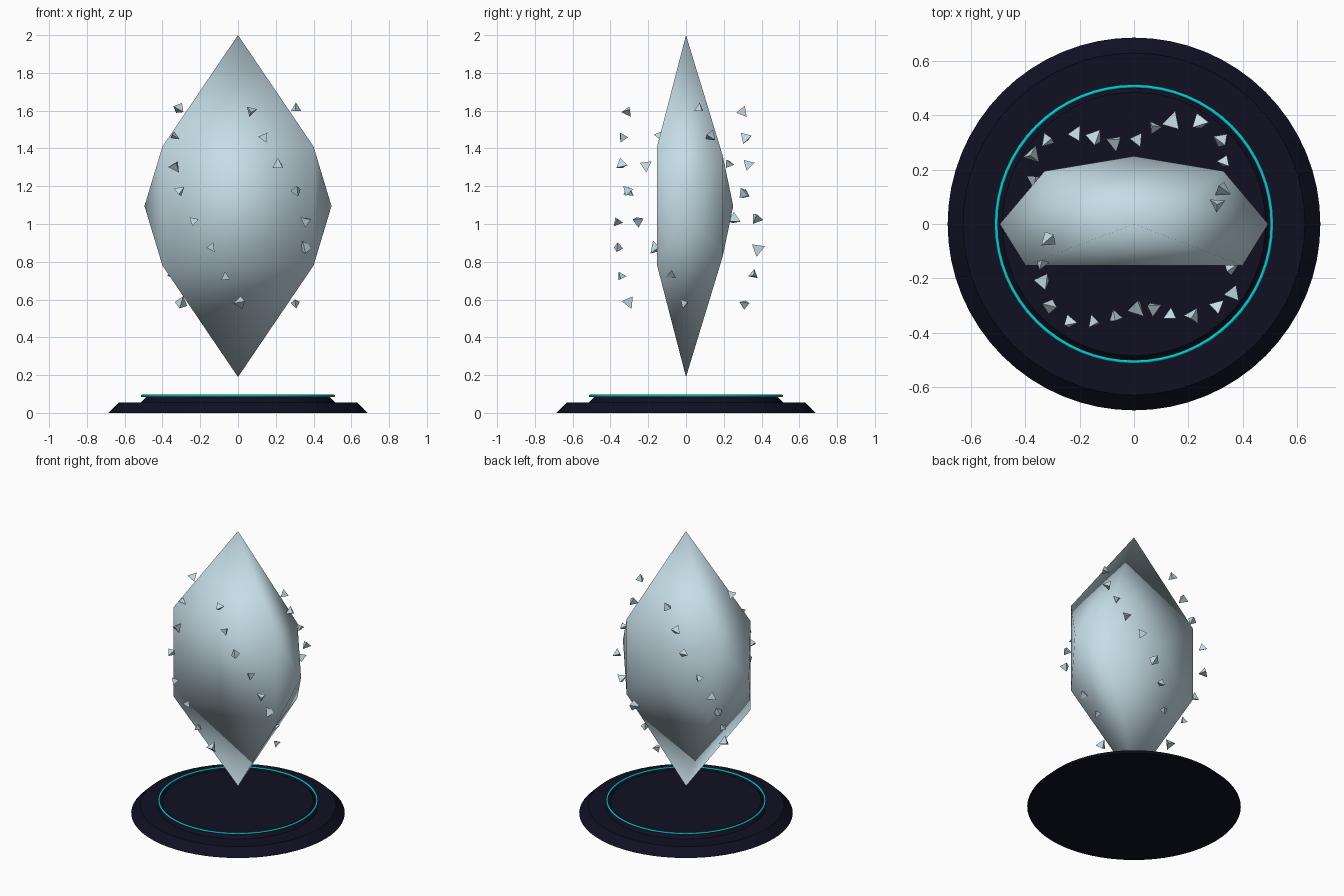
import bpy, bmesh, math, random
from mathutils import Matrix, Vector, Euler

random.seed(7)
cube = bpy.data.objects.get("Cube")
if cube:
    bpy.data.objects.remove(cube, do_unlink=True)


def material(name, rgb):
    m = bpy.data.materials.new(name)
    m.use_nodes = True
    m.diffuse_color = (*rgb, 1)
    m.node_tree.nodes["Principled BSDF"].inputs["Base Color"].default_value = (*rgb, 1)
    return m


ice = material("pale_ice_blue", (0.56, 0.72, 0.79))
navy = material("dark_navy", (0.005, 0.005, 0.016))
teal = material("bright_teal", (0.0, 0.62, 0.64))


def add_object(name, bm, mat, smooth=False):
    bmesh.ops.recalc_face_normals(bm, faces=bm.faces)
    for f in bm.faces:
        f.smooth = smooth
    mesh = bpy.data.meshes.new(name)
    bm.to_mesh(mesh)
    bm.free()
    mesh.materials.append(mat)
    obj = bpy.data.objects.new(name, mesh)
    bpy.context.collection.objects.link(obj)
    return obj


def add_frustum(name, r_low, r_high, z_low, z_high, mat):
    bm = bmesh.new()
    bmesh.ops.create_cone(bm, cap_ends=True, segments=64, radius1=r_low, radius2=r_high,
                          depth=z_high - z_low,
                          matrix=Matrix.Translation((0, 0, (z_low + z_high) / 2)))
    return add_object(name, bm, mat)


# Two-tier pedestal
add_frustum("pedestal_foot", 0.687, 0.63, 0, 0.055, navy)
add_frustum("pedestal_top", 0.515, 0.485, 0.055, 0.085, navy)

# Glowing ring on the pedestal
bpy.ops.mesh.primitive_torus_add(major_radius=0.508, minor_radius=0.007, major_segments=64,
                                 minor_segments=8, location=(0, 0, 0.09))
ring = bpy.context.object
ring.name = "pedestal_ring"
ring.data.materials.append(teal)
bpy.ops.object.shade_smooth()

# Crystal: hull of two tips, a mid belt and mirrored corner pairs
MID = 1.095
points = [(0, 0, 2), (0, 0, 0.19), (0, 0.25, MID)]
for side in (-1, 1):
    points.append((side * 0.495, 0, MID))
    for up in (-1, 1):
        points.append((side * 0.4, -0.153, MID + up * 0.315))
        points.append((side * 0.33, 0.195, MID + up * 0.265))
bm = bmesh.new()
for p in points:
    bm.verts.new(p)
bmesh.ops.convex_hull(bm, input=bm.verts)
bmesh.ops.dissolve_limit(bm, angle_limit=0.01, verts=bm.verts, edges=bm.edges)
add_object("crystal", bm, ice, smooth=True)

# Floating shards: four spiral strands, bulging at the middle levels
LEVELS = 8
for strand in range(4):
    for i in range(LEVELS):
        radius = 0.312 + 0.043 * min(i, LEVELS - 1 - i)
        angle = math.radians(11.5 + 11.2 * i + 90 * strand)
        spot = Vector((radius * math.cos(angle), radius * math.sin(angle), 1.605 - 0.146 * i))
        size = random.uniform(0.028, 0.042)
        spin = Euler([random.uniform(0, math.tau) for _ in range(3)]).to_matrix().to_4x4()
        bm = bmesh.new()
        bmesh.ops.create_cone(bm, cap_ends=True, segments=3, radius1=size, radius2=0,
                              depth=size * 1.35, matrix=Matrix.Translation(spot) @ spin)
        bmesh.ops.remove_doubles(bm, verts=bm.verts, dist=0.0005)
        add_object(f"shard_{strand + 1}_{i + 1}", bm, ice)
